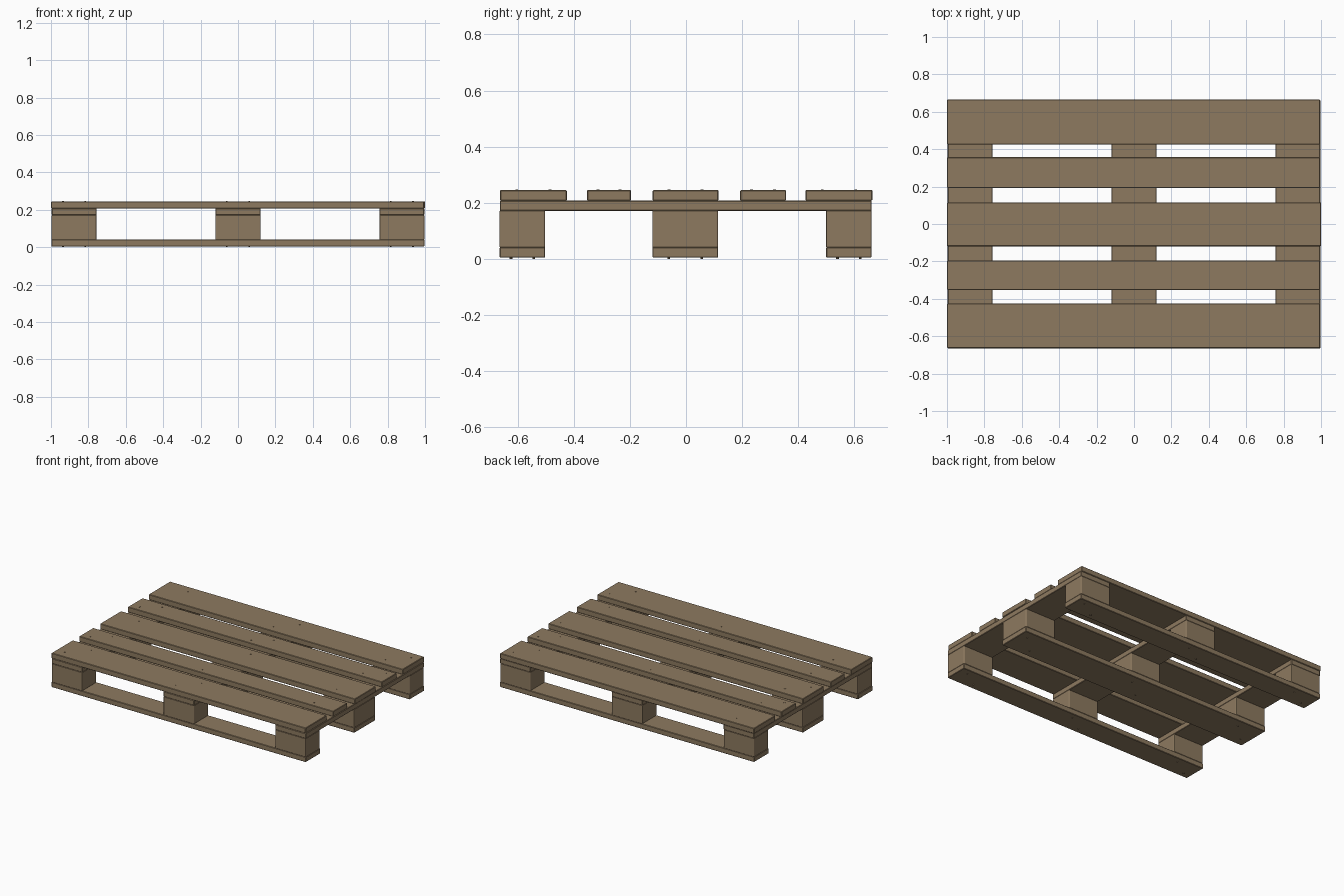
import bpy, bmesh
from mathutils import Matrix, Vector

if "Cube" in bpy.data.objects:
    bpy.data.objects.remove(bpy.data.objects["Cube"])

wood = bpy.data.materials.new("weathered_wood")
wood.diffuse_color = (0.27, 0.195, 0.117, 1)
wood.use_nodes = True
wood.node_tree.nodes["Principled BSDF"].inputs["Base Color"].default_value = wood.diffuse_color


def add_mesh(name, bm):
    mesh = bpy.data.meshes.new(name)
    bm.to_mesh(mesh)
    bm.free()
    obj = bpy.data.objects.new(name, mesh)
    bpy.context.collection.objects.link(obj)
    mesh.materials.append(wood)
    return obj


def plank(name, xs, ys, zs, bevel=0.003, upright_bevel=None):
    """Box given by its extents, with worn edges."""
    bm = bmesh.new()
    lo, hi = Vector((xs[0], ys[0], zs[0])), Vector((xs[1], ys[1], zs[1]))
    bmesh.ops.create_cube(bm, size=1, matrix=Matrix.Translation((lo + hi) / 2)
                          @ Matrix.Diagonal((*(hi - lo), 1)))
    if upright_bevel:
        # rounded vertical corners on the blocks
        edges = [e for e in bm.edges
                 if abs(e.verts[0].co.z - e.verts[1].co.z) > 0.01]
        bmesh.ops.bevel(bm, geom=edges, offset=upright_bevel, segments=3,
                        profile=0.5, affect='EDGES')
    obj = add_mesh(name, bm)
    mod = obj.modifiers.new("worn_edges", 'BEVEL')
    mod.width = bevel
    mod.segments = 1
    return obj


columns = [(-0.996, -0.757), (-0.12, 0.12), (0.757, 0.996)]
rows = [(-0.665, -0.502), (-0.12, 0.115), (0.50, 0.662)]

# bottom runners along x
for i, ys in enumerate(rows):
    plank(f"bottom_runner_{i + 1}", (-0.998, 0.997), ys, (0.004, 0.041))

# nine spacer blocks
for i, xs in enumerate(columns):
    for j, ys in enumerate(rows):
        plank(f"block_{i + 1}_{j + 1}", xs, ys, (0.040, 0.172),
              bevel=0.002, upright_bevel=0.006)

# cross boards along y
for i, xs in enumerate(columns):
    plank(f"cross_board_{i + 1}", xs, (-0.664, 0.662), (0.171, 0.208))

# deck boards along x: wide, narrow, wide, narrow, wide
deck = [(-0.663, -0.425), (-0.353, -0.196), (-0.119, 0.116),
        (0.193, 0.357), (0.426, 0.665)]
for i, ys in enumerate(deck):
    right = 1.0 if i == 2 else 0.994
    plank(f"deck_board_{i + 1}", (-0.999, right), ys, (0.207, 0.245))

# nail heads on the deck and under the runners
bm = bmesh.new()


def nails(bands, z, height):
    for y0, y1 in bands:
        for x0, x1 in columns:
            cx, cy = (x0 + x1) / 2, (y0 + y1) / 2
            for s in (-1, 1):
                pos = (cx + s * 0.06, cy + s * (y1 - y0) * 0.25, z)
                bmesh.ops.create_cone(bm, cap_ends=True, segments=8,
                                      radius1=0.005, radius2=0.005,
                                      depth=height,
                                      matrix=Matrix.Translation(pos))


nails(deck, 0.245, 0.003)
nails(rows, 0.003, 0.006)
add_mesh("nail_heads", bm)
